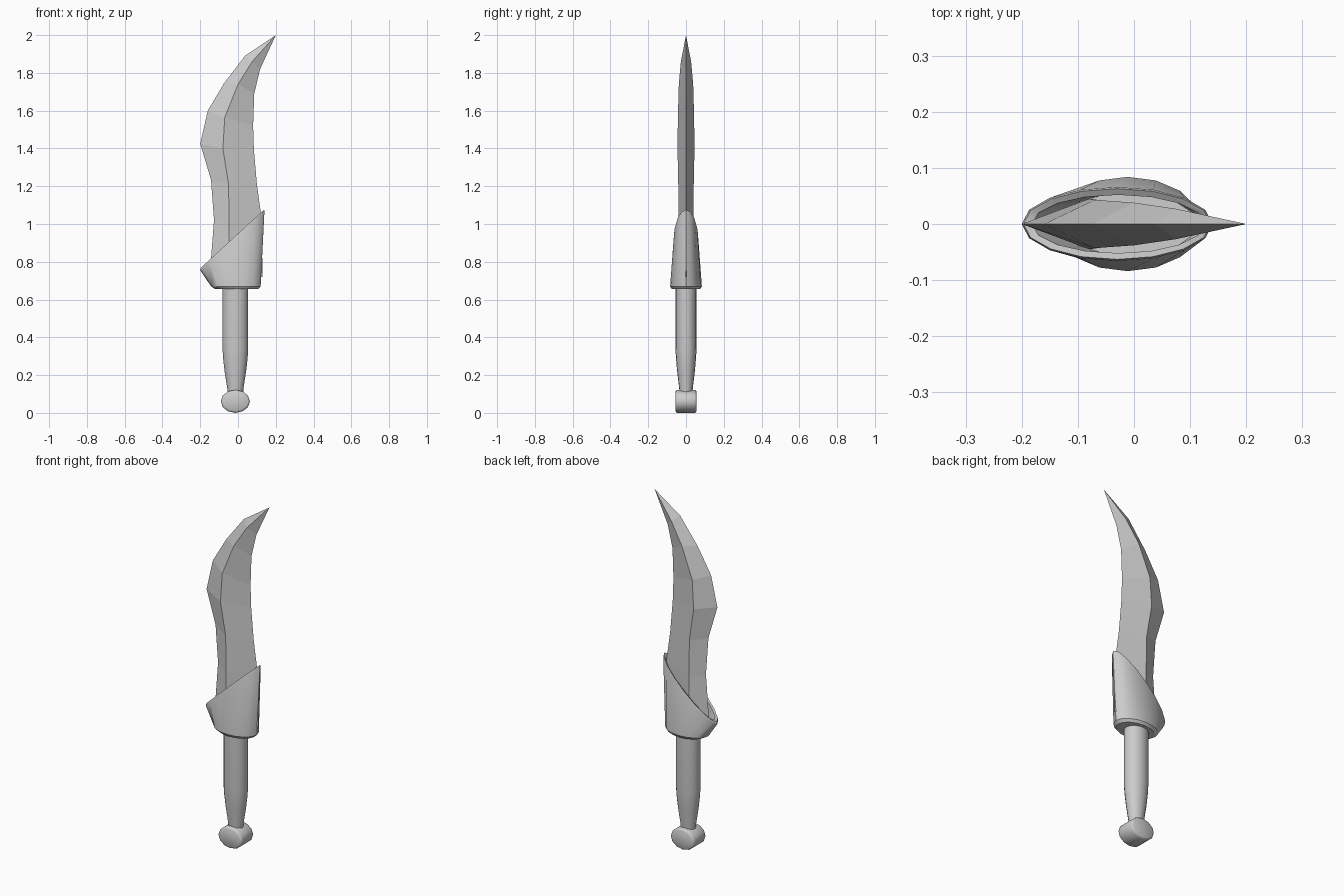
import bpy, bmesh, math
from mathutils import Vector

cube = bpy.data.objects.get("Cube")
if cube:
    bpy.data.objects.remove(cube)

grey = bpy.data.materials.new("plain grey")
grey.use_nodes = True
grey.diffuse_color = (0.6, 0.6, 0.6, 1)
grey.node_tree.nodes["Principled BSDF"].inputs["Base Color"].default_value = (0.6, 0.6, 0.6, 1)


def loft(name, loops, smooth_angle=None):
    """Skin a stack of equal-length point loops and cap both ends."""
    bm = bmesh.new()
    rings = [[bm.verts.new(p) for p in loop] for loop in loops]
    n = len(rings[0])
    for low, high in zip(rings, rings[1:]):
        for i in range(n):
            j = (i + 1) % n
            bm.faces.new((low[i], low[j], high[j], high[i]))
    bm.faces.new(rings[0][::-1])
    bm.faces.new(rings[-1])
    bmesh.ops.remove_doubles(bm, verts=bm.verts, dist=0.0005)
    bmesh.ops.recalc_face_normals(bm, faces=bm.faces)
    mesh = bpy.data.meshes.new(name)
    bm.to_mesh(mesh)
    bm.free()
    mesh.materials.append(grey)
    obj = bpy.data.objects.new(name, mesh)
    bpy.context.collection.objects.link(obj)
    if smooth_angle:
        bpy.ops.object.select_all(action='DESELECT')
        obj.select_set(True)
        bpy.context.view_layer.objects.active = obj
        bpy.ops.object.shade_smooth_by_angle(angle=math.radians(smooth_angle))
    return obj


def oval(x0, x1, half_y, z, slope=0.0, n=16):
    """Oval from x0 to x1 whose plane rises by slope along x."""
    cx, rx = (x0 + x1) / 2, (x1 - x0) / 2
    points = []
    for i in range(n):
        a = math.tau * i / n
        x = cx + rx * math.cos(a)
        points.append((x, half_y * math.sin(a), z + slope * (x - x0)))
    return points


# Blade: diamond sections as cutting edge (x, z), ridge (x, z), back (x, z), half thickness
sections = [
    ((-.15, .72), (-.05, .72), (.13, .72), .04),
    ((-.127, 1.02), (-.047, 1.0), (.125, 1.03), .04),
    ((-.143, 1.235), (-.05, 1.21), (.1, 1.21), .041),
    ((-.2, 1.425), (-.08, 1.4), (.084, 1.395), .045),
    ((-.16, 1.6), (-.07, 1.565), (.08, 1.52), .043),
    ((-.074, 1.745), (0, 1.74), (.086, 1.69), .038),
    ((.037, 1.89), (.075, 1.86), (.117, 1.82), .027),
]
loops = [[(e[0], 0, e[1]), (r[0], -t, r[1]), (b[0], 0, b[1]), (r[0], t, r[1])]
         for e, r, b, t in sections]
loops.append([(.2, 0, 2)] * 4)
loft("blade", loops)

# Guard: flared slanted cup with a thin rim and a hollow
loft("guard", [
    oval(-.12, .105, .074, .655),
    oval(-.143, .12, .084, .67),
    oval(-.2, .14, .066, .755, .92),
    oval(-.197, .137, .063, .768, .92),
    oval(-.182, .126, .052, .775, .92),
    oval(-.135, .112, .055, .71, .2),
], 35)

# Handle: oval grip narrowing toward the pommel
grip = [(.1, .041, .034), (.13, .043, .036), (.22, .057, .047),
        (.29, .065, .053), (.34, .068, .056), (.67, .068, .056)]
loft("handle", [oval(-.014 - rx, -.014 + rx, ry, z) for z, rx, ry in grip], 40)

# Pommel: short oval drum lying front to back, with softened rims
pommel_rings = []
for y, inset in ((-.056, .01), (-.052, .003), (-.045, 0), (.045, 0), (.052, .003), (.056, .01)):
    pommel_rings.append([
        Vector((-.014 + (.077 - inset) * math.cos(math.tau * i / 12), y,
                .061 + (.061 - inset) * math.sin(math.tau * i / 12))) for i in range(12)])
loft("pommel", pommel_rings, 40)
